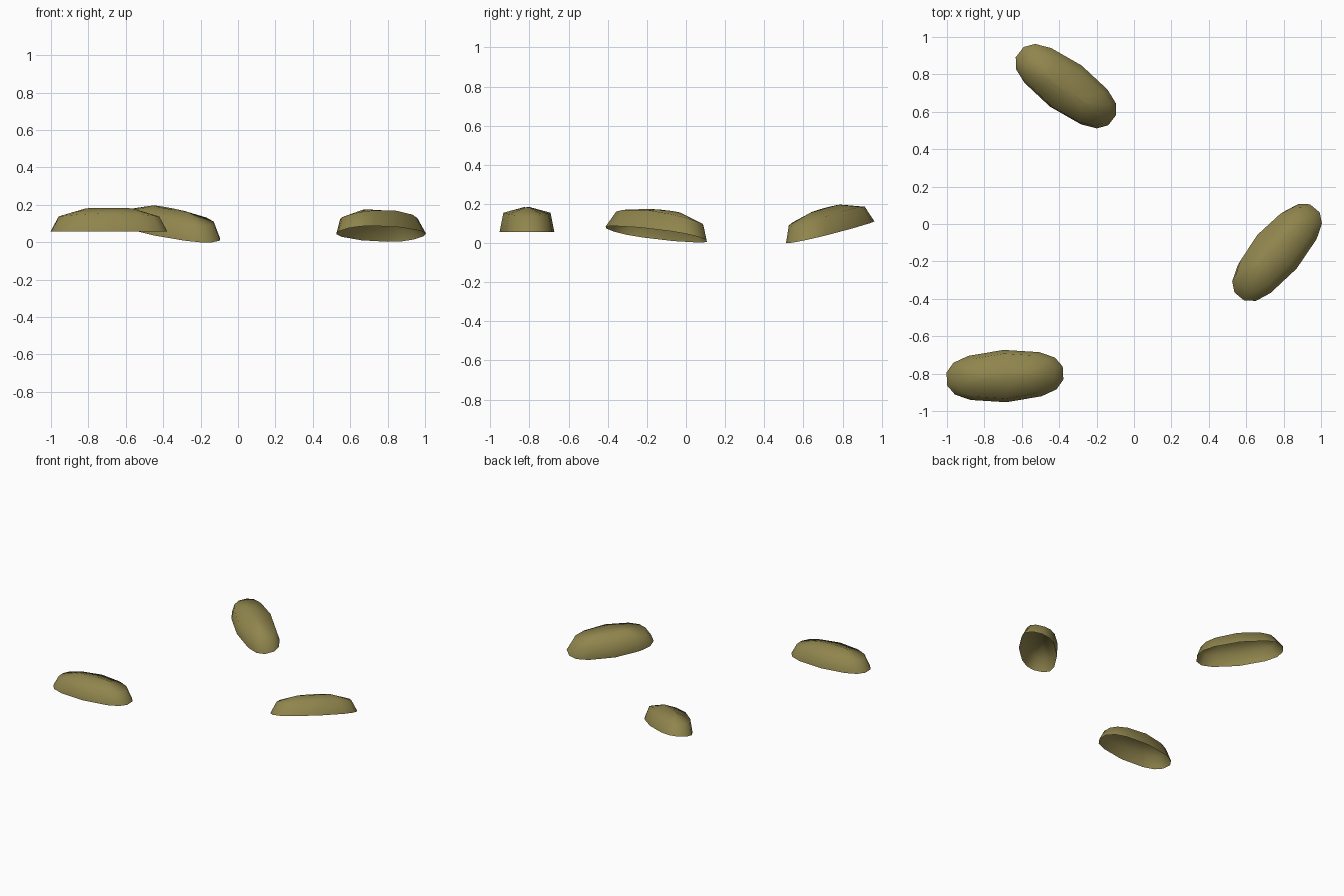
import bpy, bmesh, math
from mathutils import Matrix, Vector

if "Cube" in bpy.data.objects:
    bpy.data.objects.remove(bpy.data.objects["Cube"])

mat = bpy.data.materials.new("olive")
mat.diffuse_color = (0.28, 0.235, 0.075, 1)
mat.use_nodes = True
mat.node_tree.nodes["Principled BSDF"].inputs["Base Color"].default_value = mat.diffuse_color

# one quarter of the elongated rim outline (length, width)
QUARTER = [(0.311, 0.035), (0.272, 0.085), (0.19, 0.118)]
OUTLINE = (QUARTER + [(0, 0.14)] + [(-x, y) for x, y in reversed(QUARTER)]
           + [(-x, -y) for x, y in QUARTER] + [(0, -0.14)]
           + [(x, -y) for x, y in reversed(QUARTER)])


def shell(name, centre, yaw, slope):
    """Open-bottomed dome: rim, shoulder ring, narrow crown, tilted to the slope."""
    # length scale, width scale, height at middle, drop at the ends
    rings = [(1, 1, 0, 0), (0.86, 0.86, 0.098, 0.017), (0.4, 0.1, 0.127, 0.003)]
    bm = bmesh.new()
    loops = [[bm.verts.new((x * sx, y * sy, h - drop * (x / 0.31) ** 2))
              for x, y in OUTLINE] for sx, sy, h, drop in rings]
    n = len(OUTLINE)
    for a, b in zip(loops, loops[1:]):
        for i in range(n):
            j = (i + 1) % n
            bm.faces.new((a[i], a[j], b[j], b[i]))
    bm.faces.new(loops[-1])
    for f in bm.faces:
        f.smooth = True

    # tilt so the rim plane follows the given x and y slopes
    normal = Vector((-slope[0], -slope[1], 1)).normalized()
    tilt = Vector((0, 0, 1)).rotation_difference(normal).to_matrix().to_4x4()
    bm.transform(Matrix.Translation(centre) @ tilt
                 @ Matrix.Rotation(math.radians(yaw), 4, 'Z'))
    me = bpy.data.meshes.new(name)
    bm.to_mesh(me)
    bm.free()
    me.materials.append(mat)
    bpy.context.collection.objects.link(bpy.data.objects.new(name, me))


# three scattered shells
shell("front_left_shell", (-0.69, -0.813, 0.057), 3, (0, 0))
shell("back_shell", (-0.364, 0.737, 0.055), -37, (-0.05, 0.21))
shell("right_shell", (0.765, -0.152, 0.045), 50, (0.15, -0.22))
